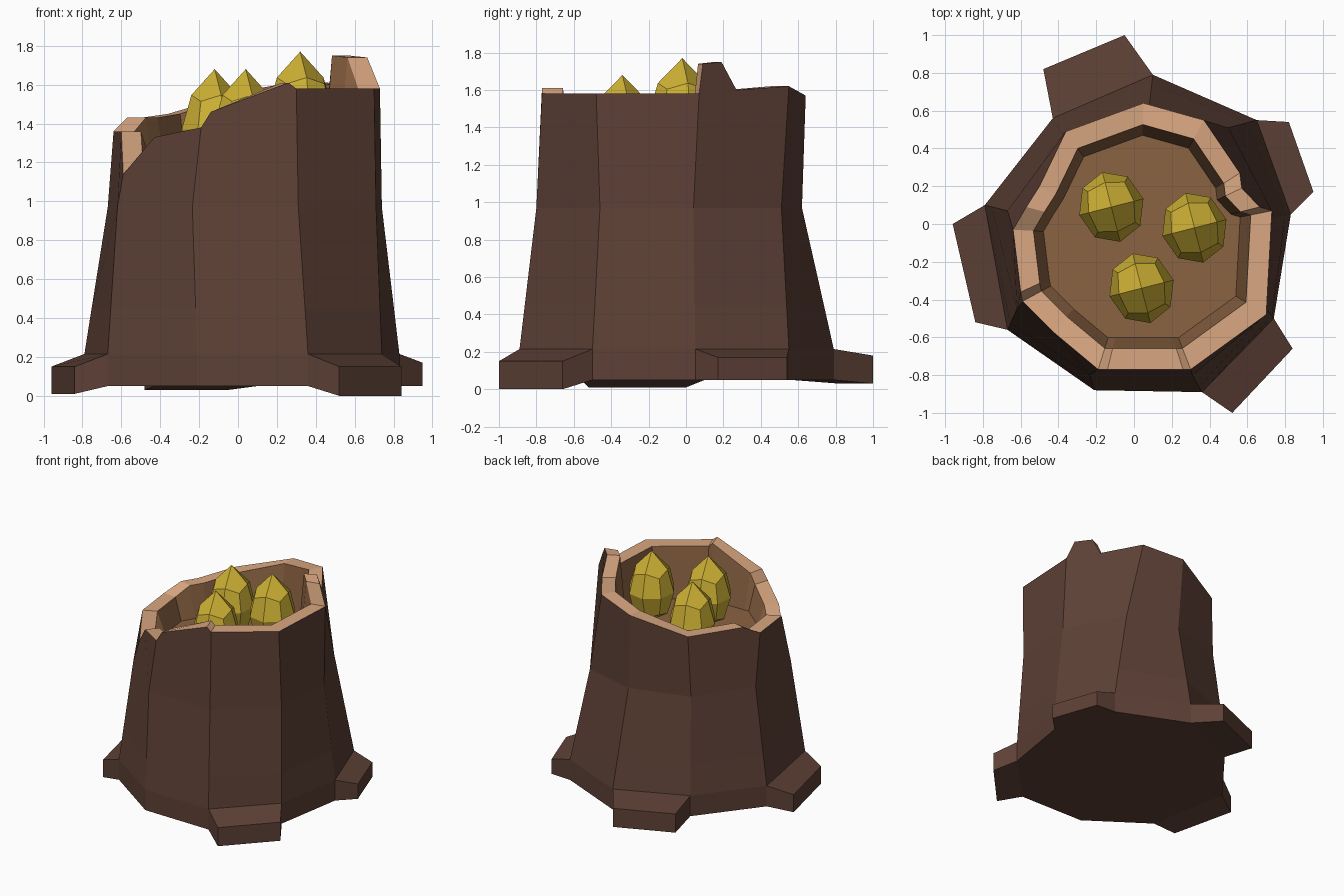
import bpy, bmesh
from mathutils import Vector

if "Cube" in bpy.data.objects:
    bpy.data.objects.remove(bpy.data.objects["Cube"])


def material(name, rgb):
    m = bpy.data.materials.new(name)
    m.diffuse_color = (*rgb, 1)
    m.use_nodes = True
    m.node_tree.nodes["Principled BSDF"].inputs["Base Color"].default_value = m.diffuse_color
    return m


bark = material("bark", (0.11, 0.052, 0.037))
wood = material("cut_wood", (0.70, 0.39, 0.22))
hollow = material("hollow_wood", (0.26, 0.125, 0.055))
gold = material("gold", (0.62, 0.44, 0.035))

# Nine trunk corners, counter-clockwise from front left
base = [(-.21, -.88), (.36, -.89), (.74, -.50), (.83, .05), (.65, .55),
        (.10, .79), (-.43, .56), (-.79, .10), (-.67, -.56)]
mid = [(-.235, -.80), (.31, -.80), (.71, -.46), (.74, .04), (.50, .51),
       (.08, .62), (-.38, .48), (-.67, .07), (-.62, -.45)]
# Broken rim, one list per trunk side; first point is the corner
rim = [[(-.19, -.77, 1.38), (-.14, -.77, 1.46), (.26, -.77, 1.61)],
       [(.30, -.77, 1.58)],
       [(.70, -.48, 1.58)],
       [(.73, .07, 1.58), (.665, .09, 1.74), (.57, .19, 1.75), (.56, .27, 1.60)],
       [(.37, .55, 1.62)],
       [(.05, .64, 1.57)],
       [(-.36, .49, 1.45), (-.50, .20, 1.43), (-.57, .09, 1.43)],
       [(-.64, -.03, 1.36), (-.60, -.36, 1.36)],
       [(-.59, -.41, 1.14), (-.43, -.57, 1.33)]]
# Root tips by trunk side: two corners, bottom and top height
roots = {1: ((.52, -1.0), (.84, -.66), .0, .15),
         3: ((.95, .17), (.82, .54), .05, .17),
         5: ((-.05, 1.0), (-.48, .82), .03, .18),
         7: ((-.96, .0), (-.84, -.52), .01, .15)}

bm = bmesh.new()
N = len(base)


def ring(points, z):
    return [bm.verts.new((x, y, z)) for x, y in points]


def face(verts, mat):
    bm.faces.new(verts).material_index = mat


# Bark shell
low = [tuple(Vector(a).lerp(Vector(b), .31)) for a, b in zip(base, mid)]
rings = [ring(base, .05), ring(base, .215), ring(low, .45), ring(mid, .97)]
outer = [[bm.verts.new(p) for p in side] for side in rim]
for i in range(N):
    j = (i + 1) % N
    for k in range(3):
        if k == 0 and i in roots:
            continue
        a, b = rings[k], rings[k + 1]
        face((a[i], a[j], b[j], b[i]), 0)
    face([rings[3][i], rings[3][j], outer[j][0]] + outer[i][::-1], 0)
face(rings[0][::-1], 0)

# Roots
for i, (p, q, z0, z1) in roots.items():
    j = (i + 1) % N
    a, b = rings[0], rings[1]
    p0, q0 = ring((p, q), z0)
    p1, q1 = ring((p, q), z1)
    for f in ((p0, q0, q1, p1), (p1, q1, b[j], b[i]), (a[i], a[j], q0, p0),
              (a[i], p0, p1, b[i]), (q0, a[j], b[j], q1)):
        face(f, 0)

# Cut rim, inner wall and floor
out = [v for side in outer for v in side]


def inset(scale, height):
    return [bm.verts.new((.03 + (v.co.x - .03) * scale,
                          -.07 + (v.co.y + .07) * scale, height(v.co.z))) for v in out]


inner = inset(.84, lambda z: max(z, 1.22))
floor = inset(.76, lambda z: 1.18)
for i in range(len(out)):
    j = (i + 1) % len(out)
    face((out[i], out[j], inner[j], inner[i]), 1)
    face((inner[i], inner[j], floor[j], floor[i]), 2)
face(floor, 2)
bmesh.ops.recalc_face_normals(bm, faces=bm.faces)
mesh = bpy.data.meshes.new("stump")
bm.to_mesh(mesh)
bm.free()
for m in (bark, wood, hollow):
    mesh.materials.append(m)
bpy.context.collection.objects.link(bpy.data.objects.new("stump", mesh))


# Pointed nuggets: rounded cubes with a raised tip
def nugget(name, x, y, tip):
    bm = bmesh.new()
    bmesh.ops.create_cube(bm, size=2)
    bmesh.ops.subdivide_edges(bm, edges=bm.edges[:], cuts=1, use_grid_fill=True)
    for v in bm.verts:
        n = v.co.normalized()
        top = n.z > .99
        v.co = (n.x * .175, n.y * .19, .31 if top else n.z * .25)
    mesh = bpy.data.meshes.new(name)
    bm.to_mesh(mesh)
    bm.free()
    mesh.materials.append(gold)
    ob = bpy.data.objects.new(name, mesh)
    ob.location = (x, y, tip - .31)
    ob.rotation_euler.z = .25
    bpy.context.collection.objects.link(ob)


nugget("nugget_left", -.12, .09, 1.68)
nugget("nugget_right", .32, -.02, 1.77)
nugget("nugget_front", .04, -.34, 1.68)
